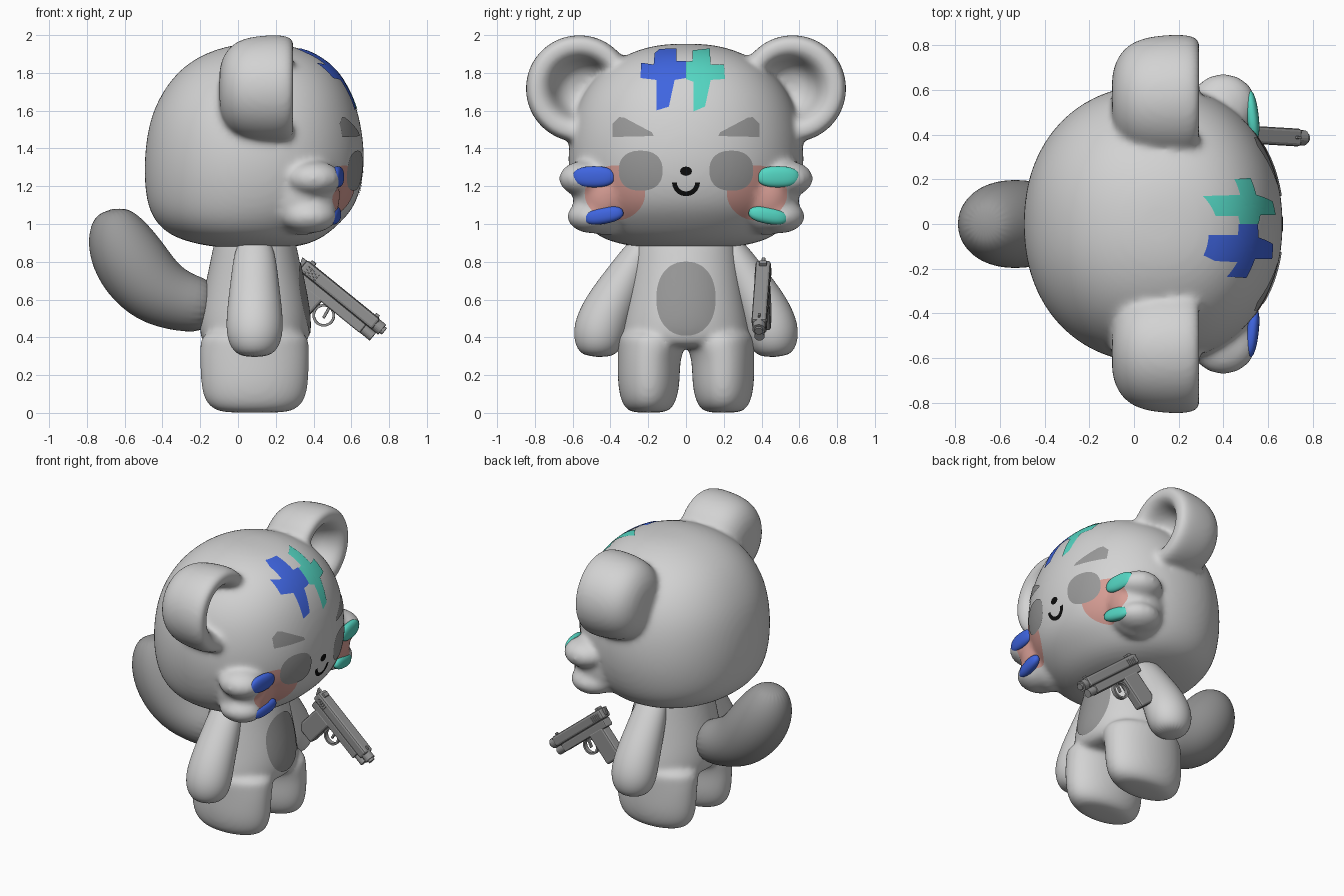
import bpy, bmesh, math
from mathutils import Vector, Matrix
from mathutils.bvhtree import BVHTree

cube = bpy.data.objects.get("Cube")
if cube:
    bpy.data.objects.remove(cube)


def material(name, r, g, b):
    m = bpy.data.materials.new(name)
    m.use_nodes = True
    m.diffuse_color = (r, g, b, 1)
    bsdf = m.node_tree.nodes["Principled BSDF"]
    bsdf.inputs["Base Color"].default_value = (r, g, b, 1)
    bsdf.inputs["Roughness"].default_value = 0.6
    return m


LIGHT = material("light grey", 0.65, 0.65, 0.65)
GREY = material("mid grey", 0.32, 0.32, 0.32)
METAL = material("gun grey", 0.29, 0.29, 0.29)
PINK = material("blush pink", 0.68, 0.34, 0.3)
BLUE = material("blue", 0.05, 0.13, 0.74)
TEAL = material("teal", 0.09, 0.68, 0.55)
BLACK = material("black", 0.004, 0.004, 0.004)


def finish(bm, name, mat, smooth=True, fix=True):
    if fix:
        bmesh.ops.recalc_face_normals(bm, faces=bm.faces)
    for f in bm.faces:
        f.smooth = smooth
    me = bpy.data.meshes.new(name)
    bm.to_mesh(me)
    bm.free()
    me.materials.append(mat)
    ob = bpy.data.objects.new(name, me)
    bpy.context.collection.objects.link(ob)
    return ob


def subdivide(ob):
    ob.modifiers.new("Subdivision", "SUBSURF").levels = 2
    ob.modifiers["Subdivision"].render_levels = 2


def blend(ob, voxel, steps):
    """Round the parts off and fuse them into one soft skin."""
    subdivide(ob)
    r = ob.modifiers.new("Fuse", "REMESH")
    r.mode = "VOXEL"
    r.voxel_size = voxel
    r.use_smooth_shade = True
    s = ob.modifiers.new("Soften", "SMOOTH")
    s.factor, s.iterations = 0.5, steps


def bend(v, power):
    """Push a unit coordinate outward, for squarer ovals."""
    return math.copysign(abs(v) ** power, v)


def loft(bm, rings, n=24, power=1.0):
    """Skin closed elliptical rings given as (centre, axis, axis)."""
    loops = []
    angles = [math.tau * i / n for i in range(n)]
    for c, a, b in rings:
        loops.append([bm.verts.new(c + a * bend(math.cos(t), power) + b * bend(math.sin(t), power))
                      for t in angles])
    for p, q in zip(loops, loops[1:]):
        for i in range(n):
            j = (i + 1) % n
            bm.faces.new((p[i], p[j], q[j], q[i]))
    bm.faces.new(loops[0][::-1])
    bm.faces.new(loops[-1])


def tube(bm, path, side):
    """Loft along a flat path of (point, side radius, in-plane radius)."""
    rings = []
    for i, (p, ra, rb) in enumerate(path):
        t = path[min(i + 1, len(path) - 1)][0] - path[max(i - 1, 0)][0]
        rings.append((p, side * ra, side.cross(t.normalized()) * rb))
    loft(bm, rings)


def ellipsoid(bm, centre, radii, rot=Matrix.Identity(4), power=1.0):
    made = bmesh.ops.create_uvsphere(bm, u_segments=32, v_segments=16, radius=1)["verts"]
    m = Matrix.Translation(centre) @ rot @ Matrix.Diagonal((*radii, 1))
    for v in made:
        v.co = m @ Vector([bend(c, power) for c in v.co])


X, Y, Z = Vector((1, 0, 0)), Vector((0, 1, 0)), Vector((0, 0, 1))

# Head: z, back, front, half width
bm = bmesh.new()
skull = [(0.87, -0.04, 0.22, 0.16), (0.885, -0.18, 0.35, 0.32), (0.925, -0.34, 0.45, 0.46),
         (1.0, -0.435, 0.54, 0.54), (1.1, -0.485, 0.63, 0.59), (1.25, -0.5, 0.668, 0.625),
         (1.4, -0.495, 0.672, 0.628), (1.55, -0.47, 0.65, 0.605), (1.68, -0.415, 0.61, 0.555),
         (1.8, -0.33, 0.54, 0.465), (1.89, -0.21, 0.44, 0.34), (1.94, -0.07, 0.31, 0.2),
         (1.955, 0.04, 0.17, 0.08)]
loft(bm, [(Vector(((b + f) / 2, 0, z)), X * (f - b) / 2, Y * w) for z, b, f, w in skull], 32, 0.93)

# Cupped ears (x, radius, inward shift) and cheek tufts, fused with the head
cup = [(-0.1, 0.06, 0), (-0.095, 0.14, 0), (-0.05, 0.225, 0), (0.03, 0.272, 0), (0.15, 0.287, 0),
       (0.25, 0.287, 0), (0.29, 0.268, 0), (0.298, 0.232, 0), (0.288, 0.195, 0.005),
       (0.25, 0.165, 0.01), (0.18, 0.145, 0.015), (0.12, 0.11, 0.015), (0.09, 0.04, 0.015)]
for s in (-1, 1):
    loft(bm, [(Vector((x, s * (0.565 - d), 1.717)), Y * r, Z * r) for x, r, d in cup])
    ellipsoid(bm, (0.34, s * 0.43, 1.15), (0.2, 0.17, 0.21))
    ellipsoid(bm, (0.4, s * 0.535, 1.24), (0.15, 0.14, 0.095))
    ellipsoid(bm, (0.375, s * 0.495, 1.04), (0.15, 0.135, 0.09))
head = finish(bm, "head", LIGHT)
blend(head, 0.016, 14)

# Torso and legs: z, depth radius, width radius
bm = bmesh.new()
torso = [(0.345, 0.2, 0.25), (0.355, 0.265, 0.32), (0.4, 0.293, 0.348), (0.48, 0.298, 0.34),
         (0.6, 0.283, 0.318), (0.75, 0.25, 0.295), (0.9, 0.22, 0.275), (0.97, 0.2, 0.26)]
loft(bm, [(Vector((0.09, 0, z)), X * a, Y * b) for z, a, b in torso])
leg = [(0, 0.14, 0.07), (0.012, 0.215, 0.115), (0.06, 0.268, 0.148), (0.15, 0.288, 0.166),
       (0.25, 0.291, 0.166), (0.32, 0.292, 0.172), (0.36, 0.292, 0.185), (0.45, 0.28, 0.165)]
for s in (-1, 1):
    loft(bm, [(Vector((0.088, s * (0.363 - max(b, 0.165)), z)), X * a, Y * b) for z, a, b in leg])
body = finish(bm, "body", LIGHT)
blend(body, 0.014, 16)

# Arms: y, z, depth radius, width radius
arm = [(0.2, 0.93, 0.06, 0.05), (0.24, 0.865, 0.108, 0.08), (0.325, 0.7, 0.128, 0.115),
       (0.412, 0.55, 0.147, 0.138), (0.46, 0.43, 0.154, 0.146), (0.468, 0.34, 0.128, 0.122),
       (0.47, 0.295, 0.07, 0.068)]
for s, side in ((-1, "right"), (1, "left")):
    bm = bmesh.new()
    tube(bm, [(Vector((0.088, s * y, z)), a, b) for y, z, a, b in arm], X)
    subdivide(finish(bm, side + "_arm", LIGHT))

# Tail: x, z, radius
bm = bmesh.new()
tail = [(-0.12, 0.56, 0.135), (-0.28, 0.578, 0.157), (-0.43, 0.638, 0.19), (-0.545, 0.76, 0.204),
        (-0.62, 0.89, 0.187), (-0.655, 1.0, 0.145), (-0.67, 1.08, 0.075)]
tube(bm, [(Vector((x, 0, z)), r, r) for x, z, r in tail], Y)
subdivide(finish(bm, "tail", GREY))

# Coloured tuft tips
for s, side, mat in ((-1, "right", BLUE), (1, "left", TEAL)):
    bm = bmesh.new()
    turn = Matrix.Rotation(s * 0.12, 4, "Z")
    ellipsoid(bm, (0.528, s * 0.487, 1.25), (0.03, 0.113, 0.056), turn, 0.85)
    finish(bm, side + "_upper_tuft_tip", mat)
    bm = bmesh.new()
    turn = Matrix.Rotation(s * 0.15, 4, "Z") @ Matrix.Rotation(s * -0.17, 4, "X")
    ellipsoid(bm, (0.508, s * 0.435, 1.045), (0.034, 0.106, 0.044), turn, 0.85)
    finish(bm, side + "_lower_tuft_tip", mat)

# Painted markings: thin plates laid on the skin from the front
bpy.context.view_layer.update()
deps = bpy.context.evaluated_depsgraph_get()
skins = {ob: BVHTree.FromObject(ob, deps) for ob in (head, body)}


def plate(name, rows, mat, lift=0.005, skin=head, closed=True):
    bm = bmesh.new()
    grid = []
    for row in rows:
        grid.append([])
        for y, z in row:
            hit, normal, *_ = skins[skin].ray_cast(Vector((3, y, z)), -X)
            if hit is None:
                hit, normal, *_ = skins[skin].find_nearest(Vector((0.3, y, z)))
            grid[-1].append(bm.verts.new(hit + normal * lift))
    n = len(rows[0])
    for p, q in zip(grid, grid[1:]):
        for i in range(n if closed else n - 1):
            j = (i + 1) % n
            bm.faces.new((p[i], p[j], q[j], q[i]))
    if closed:
        bm.faces.new(grid[0][::-1])
    bm.normal_update()
    if sum(f.normal.x * f.calc_area() for f in bm.faces) < 0:
        bmesh.ops.reverse_faces(bm, faces=bm.faces)
    finish(bm, name, mat, fix=False)


def patch(name, outline, centre, mat, **kw):
    """Fill an outline with shrinking copies of itself."""
    pts = []
    for p, q in zip(outline, outline[1:] + outline[:1]):
        p, q = Vector(p), Vector(q)
        k = max(1, math.ceil((q - p).length / 0.02))
        pts += [p.lerp(q, i / k) for i in range(k)]
    c = Vector(centre)
    plate(name, [[c.lerp(p, k / 10) for p in pts] for k in range(1, 11)], mat, **kw)


def oval(cy, cz, ry, rz, power=1.0):
    angles = [math.tau * i / 48 for i in range(48)]
    return [(cy + ry * bend(math.cos(t), power), cz + rz * bend(math.sin(t), power)) for t in angles]


brow = [(0.17, 1.465), (0.18, 1.485), (0.325, 1.562), (0.35, 1.565), (0.385, 1.53), (0.385, 1.46)]
for s, side in ((-1, "right"), (1, "left")):
    patch(side + "_blush", oval(s * 0.375, 1.165, 0.16, 0.145), (s * 0.375, 1.165), PINK, lift=0.003)
    patch(side + "_eye_patch", oval(s * 0.238, 1.283, 0.115, 0.105, 0.85), (s * 0.238, 1.283), GREY, lift=0.006)
    patch(side + "_brow", [(s * y, z) for y, z in brow], (s * 0.33, 1.505), GREY)
patch("nose", oval(0, 1.28, 0.031, 0.024), (0, 1.28), BLACK)
patch("belly_patch", oval(0, 0.605, 0.155, 0.195, 0.9), (0, 0.605), GREY, skin=body)
smile = [math.pi * (1 + i / 20) for i in range(21)]
plate("mouth", [[(r * math.cos(t), 1.222 + r * math.sin(t)) for t in smile] for r in (0.048, 0.06, 0.073)],
      BLACK, closed=False)

blue_cross = [(-0.165, 1.9), (-0.14, 1.922), (-0.05, 1.925), (-0.05, 1.86), (0, 1.86), (0, 1.77),
              (-0.06, 1.76), (-0.09, 1.62), (-0.155, 1.6), (-0.155, 1.76), (-0.24, 1.77),
              (-0.235, 1.85), (-0.17, 1.84)]
teal_cross = [(0.035, 1.915), (0.125, 1.925), (0.13, 1.84), (0.2, 1.84), (0.205, 1.765), (0.13, 1.76),
              (0.1, 1.62), (0.04, 1.595), (0.04, 1.75), (0, 1.765), (0, 1.855), (0.035, 1.86)]
patch("blue_forehead_cross", blue_cross, (-0.11, 1.81), BLUE)
patch("teal_forehead_cross", teal_cross, (0.085, 1.81), TEAL)

# Pistol, built along its own x axis and then tipped muzzle-down
GUN = (Matrix.Translation((0.356, 0.41, 0.748)) @ Matrix.Rotation(-0.06, 4, "Z")
       @ Matrix.Rotation(math.radians(39), 4, "Y"))


def block(name, x0, x1, z0, z1, w, lean=0.0, bevel=0.008):
    bm = bmesh.new()
    bmesh.ops.create_cube(bm, size=1)
    for v in bm.verts:
        top = v.co.z > 0
        v.co = Vector((x1 if v.co.x > 0 else x0, v.co.y * w, z1 if top else z0))
        v.co.x -= 0 if top else lean
    ob = finish(bm, name, METAL, smooth=False)
    ob.matrix_world = GUN
    b = ob.modifiers.new("Bevel", "BEVEL")
    b.width, b.segments = bevel, 2


def rod(name, x0, x1, z, r):
    bm = bmesh.new()
    m = Matrix.Translation(((x0 + x1) / 2, 0, z)) @ Matrix.Rotation(math.pi / 2, 4, "Y")
    bmesh.ops.create_cone(bm, cap_ends=True, segments=20, radius1=r, radius2=r, depth=x1 - x0, matrix=m)
    finish(bm, name, METAL, smooth=False).matrix_world = GUN


block("pistol_slide", -0.03, 0.47, -0.015, 0.055, 0.08, bevel=0.014)
block("pistol_frame", -0.01, 0.43, -0.07, -0.015, 0.068)
block("pistol_grip", 0.03, 0.17, -0.28, -0.05, 0.072, lean=0.015, bevel=0.014)
block("pistol_hammer", -0.06, -0.02, 0.0, 0.05, 0.02, lean=-0.02, bevel=0.004)
block("pistol_rear_sight", -0.01, 0.02, 0.05, 0.07, 0.04, bevel=0.003)
block("pistol_front_sight", 0.43, 0.455, 0.05, 0.068, 0.012, bevel=0.003)
block("pistol_trigger", 0.21, 0.225, -0.13, -0.06, 0.018, lean=-0.012, bevel=0.003)
for i in range(5):
    x = i * 0.016
    block(f"pistol_slide_rib_{i + 1}", x, x + 0.008, -0.01, 0.035, 0.085, bevel=0.002)
rod("pistol_barrel", 0.45, 0.51, 0.018, 0.034)
rod("pistol_muzzle", 0.5, 0.525, 0.018, 0.022)
rod("pistol_spring_tube", 0.4, 0.495, -0.042, 0.027)

# Trigger guard loop
bm = bmesh.new()
turns = [math.tau * i / 24 for i in range(24)]
rows = [[bm.verts.new((0.222 + r * math.cos(t), y, -0.118 + r * math.sin(t))) for t in turns]
        for r, y in ((0.06, -0.014), (0.06, 0.014), (0.047, 0.014), (0.047, -0.014))]
for p, q in zip(rows, rows[1:] + rows[:1]):
    for i in range(24):
        bm.faces.new((p[i], p[i - 1], q[i - 1], q[i]))
finish(bm, "pistol_trigger_guard", METAL, smooth=False).matrix_world = GUN
